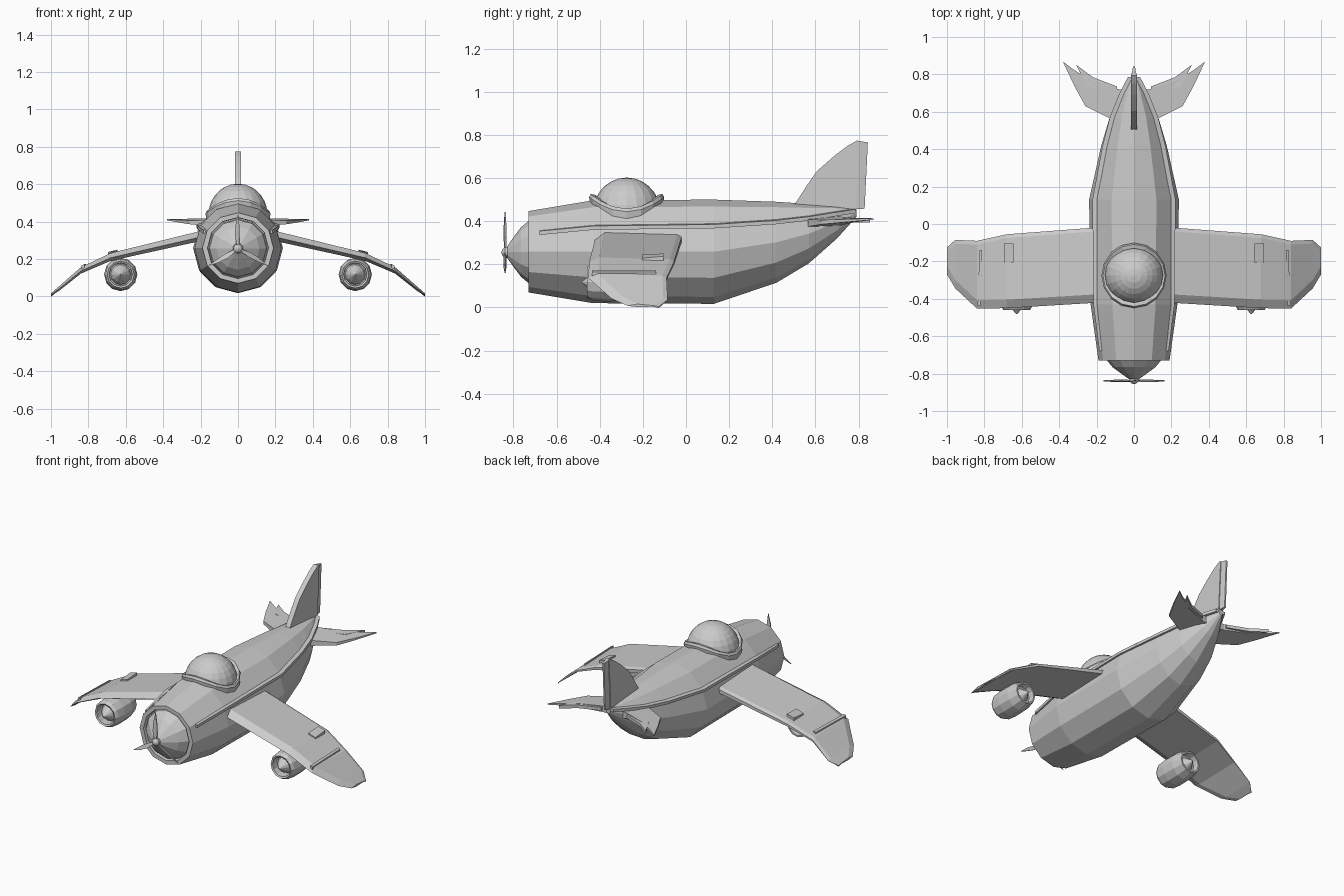
import bpy
from math import sin, cos, pi, radians
from mathutils import Vector, Matrix
import bmesh

if "Cube" in bpy.data.objects:
    bpy.data.objects.remove(bpy.data.objects["Cube"])


def make(name, verts, faces, mirror=False):
    me = bpy.data.meshes.new(name)
    me.from_pydata([tuple(v) for v in verts], [], faces)
    bm = bmesh.new()
    bm.from_mesh(me)
    bmesh.ops.recalc_face_normals(bm, faces=bm.faces)
    bm.to_mesh(me)
    bm.free()
    ob = bpy.data.objects.new(name, me)
    bpy.context.collection.objects.link(ob)
    if mirror:
        m = ob.modifiers.new("mirror", 'MIRROR')
        m.use_mirror_merge = False
    return ob


def loft(name, rings, mirror=False, loop=False):
    """Skin between equal-length closed rings; cap the ends unless looped."""
    n, k = len(rings[0]), len(rings)
    verts = [p for r in rings for p in r]
    faces = []
    for i in range(k if loop else k - 1):
        a, b = i * n, ((i + 1) % k) * n
        faces += [(a + j, a + (j + 1) % n, b + (j + 1) % n, b + j) for j in range(n)]
    if not loop:
        faces += [tuple(range(n)), tuple(range((k - 1) * n, k * n))]
    return make(name, verts, faces, mirror)


def ring(y, rx, zlo, zhi, x=0, n=12):
    zc, rz = (zlo + zhi) / 2, (zhi - zlo) / 2
    return [(x + rx * sin(2 * pi * i / n), y, zc + rz * cos(2 * pi * i / n)) for i in range(n)]


def turned(name, profile, x, z, mirror=False, n=12):
    return loft(name, [ring(y, r, z - r, z + r, x, n) for y, r in profile], mirror)


def box(name, corners, h, mirror=False):
    """Raised slab: four top corners dropped by h."""
    return loft(name, [corners, [(x, y, z - h) for x, y, z in corners]], mirror)


# fuselage with recessed front opening
loft("fuselage", [ring(*s) for s in [
    (-.68, .16, .10, .42), (-.73, .163, .095, .422), (-.73, .19, .07, .447),
    (-.43, .232, .02, .497), (.13, .24, .017, .50), (.42, .175, .115, .49),
    (.57, .13, .205, .48), (.70, .068, .32, .47), (.79, .014, .42, .458)]])

# nose cone, spinner and propeller
turned("nose_cone", [(-.67, .157), (-.72, .152), (-.765, .115), (-.80, .068), (-.828, .028)], 0, .257)
turned("spinner", [(-.82, .026), (-.84, .025), (-.85, .016), (-.856, .004)], 0, .255)
outline = [(-.006, .01), (-.016, .07), (-.014, .12), (0, .188), (.008, .12), (.010, .07), (.006, .01)]
for i in range(3):
    rot = Matrix.Rotation(radians(120 * i), 4, 'Y')
    rings = []
    for s in (-1, 1):
        rings.append([rot @ Vector((x, -.838 + s * .003 + x * .3, z)) + Vector((0, 0, .255)) for x, z in outline])
    loft("propeller_blade", rings)

# canopy dome
dome = [ring(0, 1, -1, 1, 0, 20)]
rings = []
for k in range(8):
    a = pi / 2 * k / 7.15
    r = .157 * cos(a)
    rings.append([(r * cos(2 * pi * i / 20), -.275 + r * sin(2 * pi * i / 20), .44 + .162 * sin(a))
                  for i in range(20)])
loft("canopy", rings)

# canopy rim, saddle-shaped to follow the fuselage
rings = []
for i in range(16):
    t = 2 * pi * i / 16
    z = .432 + .068 * sin(t) ** 2
    rings.append([(r * cos(t), -.275 + r * sin(t), z + dz)
                  for r, dz in [(.145, -.02), (.170, -.02), (.174, .012), (.166, .026), (.145, .022)]])
loft("canopy_rim", rings, loop=True)

# side strakes
rings = []
for x, y, z in [(.172, -.68, .347), (.204, -.43, .371), (.209, .13, .378), (.155, .42, .397),
                (.116, .57, .414), (.064, .70, .435), (.02, .785, .448)]:
    rings.append([(x - .012, y, z - .011), (x + .013, y, z - .011),
                  (x + .013, y, z + .007), (x - .012, y, z + .011)])
loft("side_strake", rings, mirror=True)

# drooping wings: x, leading y, trailing y, top z, thickness
rings = []
for x, yf, yb, z, t in [(.15, -.418, -.015, .362, .055), (.68, -.45, -.055, .232, .042),
                        (.84, -.452, -.09, .156, .034), (.955, -.345, -.085, .055, .024),
                        (1.0, -.27, -.125, .016, .014)]:
    c = .045
    rings.append([(x, yf, z - t * .6), (x, yf + c, z), (x, yb - .02, z - .008), (x, yb, z - .018),
                  (x, yb, z - t * .8), (x, yf + c, z - t)])
loft("wing", rings, mirror=True)

# raised wing fittings: tip seam and square tab
box("wing_seam", [(.822, -.435, .172), (.836, -.435, .165), (.826, -.14, .165), (.812, -.14, .172)], .02, True)
box("wing_tab", [(.645, -.205, .245), (.695, -.205, .229), (.695, -.105, .237), (.645, -.105, .25)], .025, True)

# wing-mounted engines
turned("engine", [(-.40, .06), (-.455, .062), (-.46, .072), (-.44, .083), (-.38, .089), (-.30, .087),
                  (-.235, .07), (-.235, .06), (-.27, .055)], .627, .117, True)
turned("engine_front_cone", [(-.39, .058), (-.43, .045), (-.482, .003)], .627, .117, True)
turned("engine_rear_cone", [(-.28, .05), (-.26, .035), (-.215, .003)], .627, .117, True)

# tailplanes, tapering in thickness towards the tip
plan = [(.02, .56), (.13, .565), (.26, .63), (.32, .74), (.38, .868), (.315, .82), (.22, .765), (.08, .72), (.02, .72)]
rings = []
for s in (-1, 1):
    rings.append([(x, y, .40 + (y - .7) * .06 + s * (.024 - .054 * x)) for x, y in plan])
loft("tailplane", rings, mirror=True)
# elevator ahead of the trailing edge
plan = [(.09, .69), (.25, .735), (.31, .852), (.22, .785), (.09, .735)]
loft("elevator", [[(x, y, .405 + s * .01) for x, y in plan] for s in (-1, 1)], mirror=True)

# upright fin and rudder
fin = [(.50, .455), (.505, .48), (.56, .565), (.605, .63), (.69, .705), (.75, .75), (.795, .775), (.805, .768), (.787, .44)]
loft("fin", [[(s * .016, y, z) for y, z in fin] for s in (-1, 1)])
rudder = [(.785, .455), (.802, .772), (.843, .765), (.828, .458)]
loft("rudder", [[(s * w, y, z) for (y, z), w in zip(rudder, (.012, .012, .005, .005))] for s in (-1, 1)])
